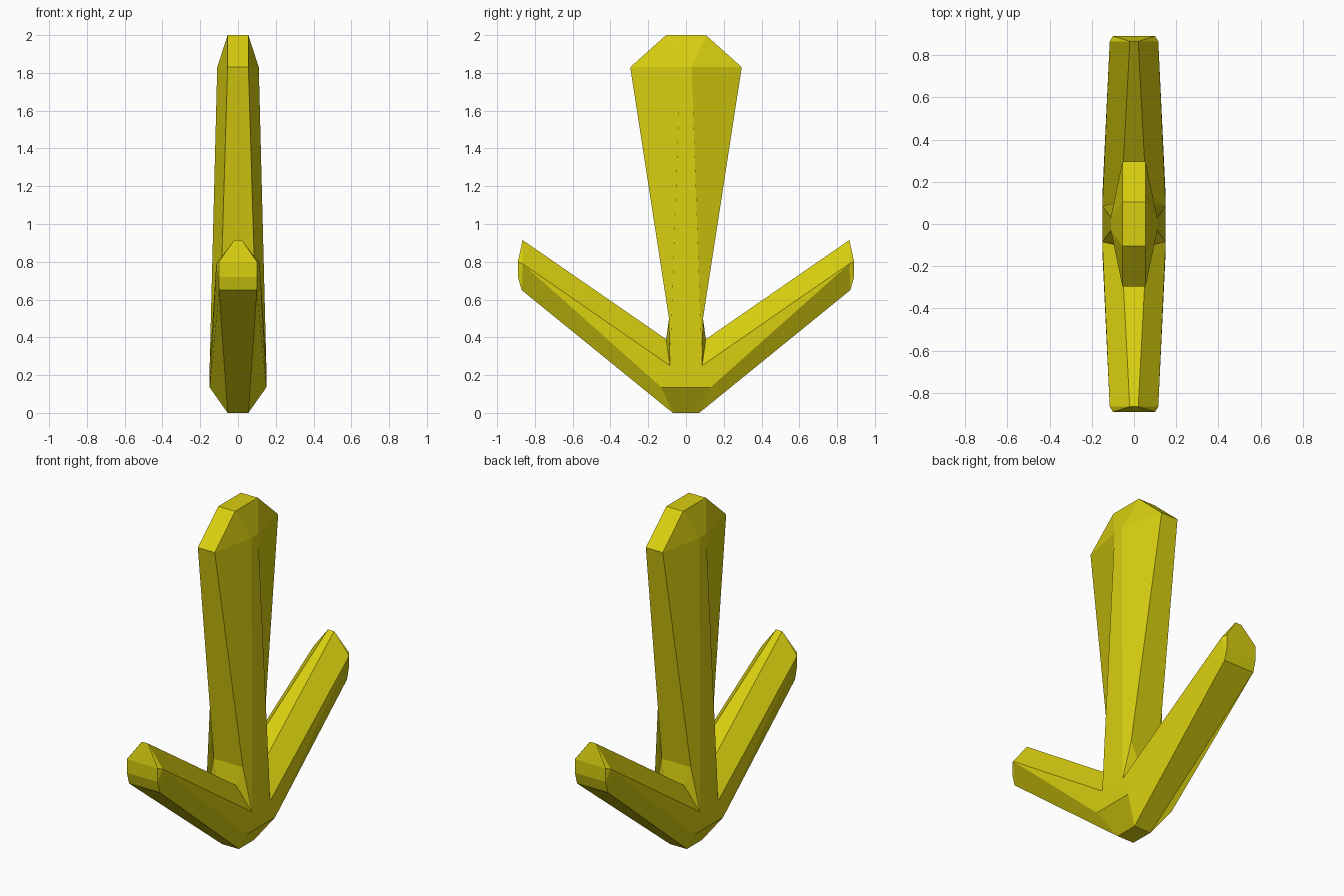
import bpy
import bmesh
from mathutils import Vector, Matrix

cube = bpy.data.objects.get("Cube")
if cube:
    bpy.data.objects.remove(cube, do_unlink=True)

# Single yellow material
yellow = bpy.data.materials.new("yellow")
yellow.use_nodes = True
color = (0.69, 0.62, 0.005, 1.0)
yellow.diffuse_color = color
yellow.node_tree.nodes["Principled BSDF"].inputs["Base Color"].default_value = color

# Key points of one quarter: blade, root and one arm
cap = (0.055, 0.105, 2.0)
crown = (0.055, 0.295, 1.83)
shoulder = (0.11, 0.03, 1.83)
notch = (0.095, 0.09, 0.5)
arm_root = (0.06, 0.105, 0.39)
crotch = (0.15, 0.085, 0.25)
waist = (0.15, 0.13, 0.135)
foot = (0.055, 0.07, 0.0)
tip_top = (0.02, 0.865, 0.915)
tip_side = (0.115, 0.865, 0.79)
nose_high = (0.10, 0.89, 0.80)
nose_low = (0.10, 0.89, 0.72)
heel = (0.10, 0.87, 0.65)

bm = bmesh.new()


def face(*points):
    bm.faces.new([bm.verts.new(p) for p in points])


def on_plane(point, axis):
    flat = Vector(point)
    flat[axis] = 0
    return flat


def strip(points, axis):
    """Band of quads from a line of points to the mirror plane."""
    for a, b in zip(points, points[1:]):
        face(a, b, on_plane(b, axis), on_plane(a, axis))


# Central bands along the blade edge and arm, and along the flat sides
strip([cap, crown, notch, arm_root, tip_top, nose_high, nose_low, heel, foot], 0)
strip([cap, shoulder, crotch, waist, foot], 1)

# Top and bottom ends
for end in (cap, foot):
    face(end, on_plane(end, 0), (0, 0, end[2]), on_plane(end, 1))

# Blade facets
face(cap, crown, shoulder)
face(crown, notch, crotch, shoulder)
face(notch, arm_root, crotch)

# Arm facets
face(arm_root, tip_top, tip_side, crotch)
face(crotch, tip_side, waist)
face(waist, tip_side, heel, foot)
for a, b in ((tip_top, nose_high), (nose_high, nose_low), (nose_low, heel)):
    face(a, b, tip_side)

# Mirror the quarter to both sides and close it
for axis in ("X", "Y"):
    bmesh.ops.mirror(bm, geom=bm.verts[:] + bm.edges[:] + bm.faces[:],
                     matrix=Matrix.Identity(4), merge_dist=0.0001, axis=axis)
bmesh.ops.remove_doubles(bm, verts=bm.verts[:], dist=0.0001)
bmesh.ops.recalc_face_normals(bm, faces=bm.faces[:])
bmesh.ops.dissolve_limit(bm, angle_limit=0.001, verts=bm.verts[:], edges=bm.edges[:])

mesh = bpy.data.meshes.new("three_pronged_claw")
bm.to_mesh(mesh)
bm.free()
mesh.materials.append(yellow)
claw = bpy.data.objects.new("three_pronged_claw", mesh)
bpy.context.collection.objects.link(claw)
